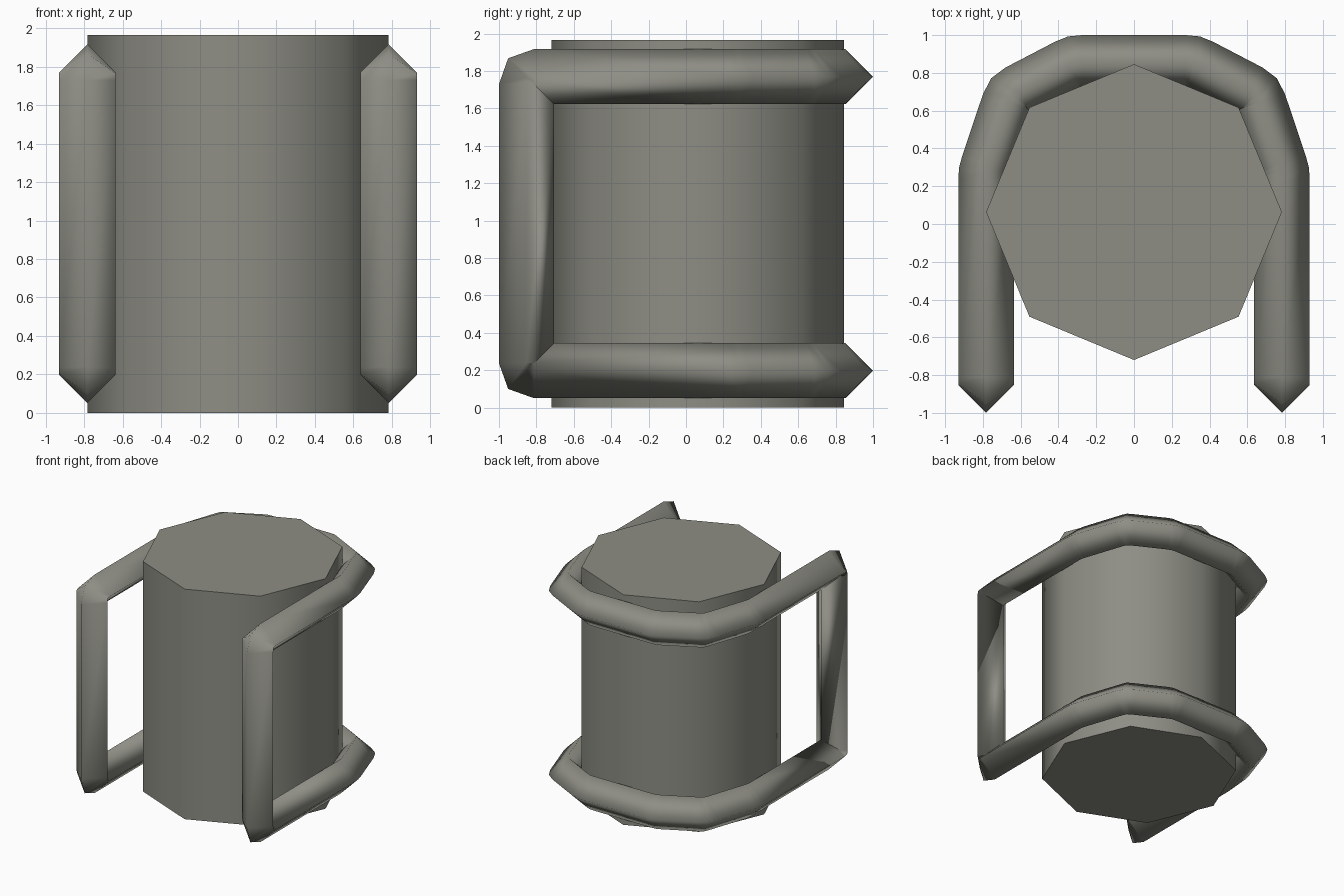
import bpy, bmesh, math
from mathutils import Vector, Matrix

if "Cube" in bpy.data.objects:
    bpy.data.objects.remove(bpy.data.objects["Cube"])

grey = bpy.data.materials.new("warm_grey")
grey.diffuse_color = (0.27, 0.27, 0.235, 1)
grey.use_nodes = True
grey.node_tree.nodes["Principled BSDF"].inputs["Base Color"].default_value = grey.diffuse_color


def finish(bm, name):
    bmesh.ops.recalc_face_normals(bm, faces=bm.faces)
    mesh = bpy.data.meshes.new(name)
    bm.to_mesh(mesh)
    bm.free()
    mesh.materials.append(grey)
    ob = bpy.data.objects.new(name, mesh)
    bpy.context.collection.objects.link(ob)
    return ob


# Eight-sided tank: smooth wall, flat caps
H = 1.965
bm = bmesh.new()
bmesh.ops.create_cone(bm, cap_ends=True, segments=8, radius1=0.783, radius2=0.783,
                      depth=H, matrix=Matrix.Translation((0, 0.063, H / 2)))
for f in bm.faces:
    f.smooth = abs(f.normal.z) < 0.5
for e in bm.edges:
    e.smooth = abs(e.verts[0].co.z - e.verts[1].co.z) > 0.1
finish(bm, "tank")

# Corners of the cradle loop: bottom U, front upright, top U, front upright
R, SETBACK = 0.147, 0.04
half = [(-0.783, -0.853), (-0.783, 0.275), (-0.647, 0.68), (-0.315, 0.853)]
u_shape = half + [(-x, y) for x, y in reversed(half)]
corners = [Vector((x, y, 0.198)) for x, y in u_shape]
corners += [Vector((x, y, 1.77)) for x, y in reversed(u_shape)]

# Slightly rounded path with a tangent at each point
path = []
n = len(corners)
for i, c in enumerate(corners):
    d_in = (c - corners[i - 1]).normalized()
    d_out = (corners[(i + 1) % n] - c).normalized()
    a, b = c - d_in * SETBACK, c + d_out * SETBACK
    path += [(a, d_in), (a * 0.15 + c * 0.7 + b * 0.15, (d_in + d_out).normalized()), (b, d_out)]

# Diamond section swept round the closed path
bm = bmesh.new()
rings = []
tangent = path[0][1]
side = Vector((1, 0, 0))
for p, t in path:
    side = tangent.rotation_difference(t) @ side
    side = (side - t * side.dot(t)).normalized()
    tangent = t
    up = t.cross(side)
    rings.append([bm.verts.new(p + R * (side * math.cos(k * math.pi / 2) + up * math.sin(k * math.pi / 2)))
                  for k in range(4)])
for i, r in enumerate(rings):
    q = rings[(i + 1) % len(rings)]
    # match the last ring to the first one
    shift = min(range(4), key=lambda s: sum((r[k].co - q[(k + s) % 4].co).length for k in range(4)))
    for k in range(4):
        f = bm.faces.new((r[k], r[(k + 1) % 4], q[(k + 1 + shift) % 4], q[(k + shift) % 4]))
        f.smooth = True
finish(bm, "tube_cradle")
